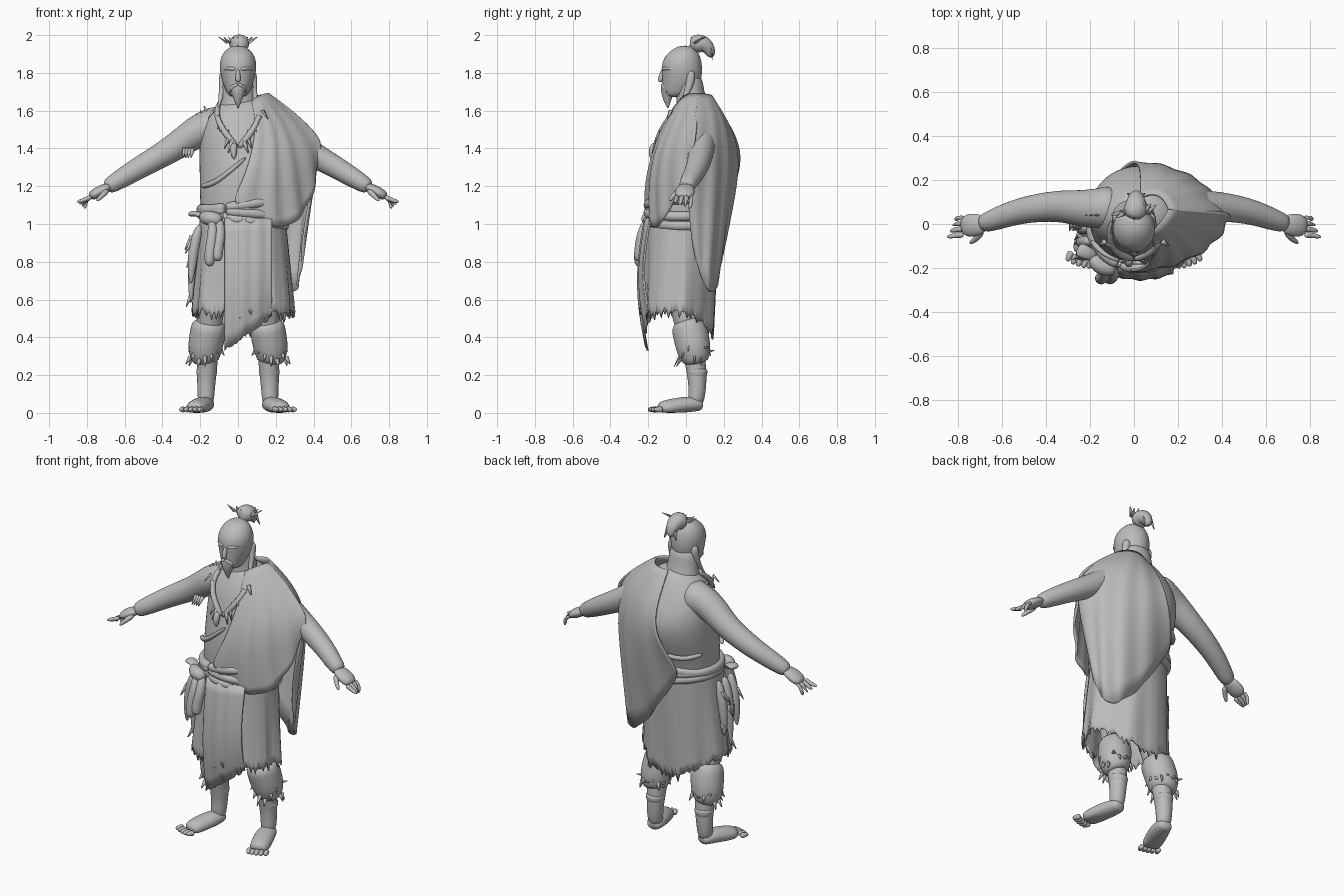
import bpy, bmesh, math, random
from mathutils import Vector

random.seed(4)
cube = bpy.data.objects.get("Cube")
if cube:
    bpy.data.objects.remove(cube)

grey = bpy.data.materials.new("plain grey")
grey.use_nodes = True
grey.diffuse_color = (.5, .5, .5, 1)
grey.node_tree.nodes["Principled BSDF"].inputs["Base Color"].default_value = grey.diffuse_color


def finish(name, bm, smooth=2, thickness=0):
    """Turn the bmesh into a smooth-shaded object standing above the ground."""
    bmesh.ops.recalc_face_normals(bm, faces=bm.faces)
    for vert in bm.verts:
        vert.co.z = max(vert.co.z, 0)
    for face in bm.faces:
        face.smooth = True
    mesh = bpy.data.meshes.new(name)
    bm.to_mesh(mesh)
    bm.free()
    mesh.materials.append(grey)
    part = bpy.data.objects.new(name, mesh)
    bpy.context.collection.objects.link(part)
    if smooth:
        modifier = part.modifiers.new("rounding", "SUBSURF")
        modifier.levels = modifier.render_levels = smooth
    if thickness:
        modifier = part.modifiers.new("cloth", "SOLIDIFY")
        modifier.thickness = thickness
        modifier.offset = 0


def skin(bm, rings, closed=True, caps=True):
    """Bridge neighbouring rows of points with quads."""
    rows = [[bm.verts.new(point) for point in ring] for ring in rings]
    count = len(rows[0])
    for low, high in zip(rows, rows[1:]):
        for i in range(count if closed else count - 1):
            j = (i + 1) % count
            bm.faces.new((low[i], low[j], high[j], high[i]))
    if closed and caps:
        bm.faces.new(rows[0])
        bm.faces.new(rows[-1])


def angles(count):
    return [math.tau * k / count for k in range(count)]


def taper(points, thick, thin, bulge=0):
    """Path of (point, radius) whose radius runs from thick to thin."""
    last = len(points) - 1
    return [(Vector(point), thick + (thin - thick) * i / last + bulge * math.sin(math.pi * i / last))
            for i, point in enumerate(points)]


def strip(root, way):
    """Small torn strip or strand."""
    root, way = Vector(root), Vector(way)
    return taper([root, root + way / 2, root + way], .014, .003)


def tubes(name, paths, sides=10, flat=1, smooth=2):
    """Tubes along tapered paths, squashed vertically by flat."""
    bm = bmesh.new()
    for path in paths:
        rings = []
        for i, (point, radius) in enumerate(path):
            along = (path[min(i + 1, len(path) - 1)][0] - path[max(i - 1, 0)][0]).normalized()
            up = Vector((0, 0, 1)) if abs(along.z) < .8 else Vector((0, 1, 0))
            side = along.cross(up).normalized()
            up = side.cross(along) * flat
            rings.append([point + radius * 1.06 * (side * math.cos(a) + up * math.sin(a)) for a in angles(sides)])
        skin(bm, rings)
    finish(name, bm, smooth)


def tatters(name, strips):
    tubes(name, strips, sides=5, flat=.5, smooth=0)


def mirror(paths):
    return [[(Vector((-p.x, p.y, p.z)), radius) for p, radius in path] for path in paths]


def pair(name, paths, build=tubes, **options):
    """The same part on the left and on the right."""
    build("left_" + name, paths, **options)
    build("right_" + name, mirror(paths), **options)


def stack(name, centre, rows):
    """Horizontal ellipses given as (height, half width, front, back)."""
    bm = bmesh.new()
    skin(bm, [[(centre + half * math.cos(a), (front + back + (back - front) * math.sin(a)) / 2, z)
               for a in angles(20)] for z, half, front, back in rows])
    finish(name, bm)


def through(start, middle, end, t):
    """Point on the parabola through three points."""
    start, middle, end = Vector(start), Vector(middle), Vector(end)
    return start + (end - start) * t + (middle * 2 - start - end) * 2 * t * (1 - t)


def drape(name, rows):
    """Cloth sheet through rows of three points, with folds deepening to the hem."""
    grid = []
    for depth, row in enumerate(rows):
        points = [through(*row, t / 18) for t in range(19)]
        for t, point in enumerate(points):
            outward = Vector((point.x, point.y - .05, 0)).normalized()
            point += outward * depth * math.sin(t * 1.4) / 400
        grid.append(points)
    bm = bmesh.new()
    skin(bm, grid, closed=False)
    finish(name, bm, thickness=.012)


# Torso, neck and head
stack("torso", .025, [(.9, .21, -.17, .16), (1.1, .23, -.19, .18), (1.25, .23, -.19, .25), (1.4, .235, -.16, .285),
                      (1.54, .22, -.12, .21), (1.62, .15, -.07, .16), (1.67, .09, -.03, .12)])
stack("neck", 0, [(1.5, .12, -.07, .15), (1.64, .1, -.05, .12), (1.7, .09, -.05, .095), (1.8, .085, -.05, .088)])
stack("head", 0, [(1.67, .04, -.11, 0), (1.7, .065, -.125, .06), (1.77, .09, -.125, .085), (1.83, .1, -.132, .088),
                  (1.88, .094, -.12, .08), (1.92, .07, -.08, .06), (1.945, .03, -.035, .03)])
tubes("nose", [taper([(0, -.12, 1.82), (0, -.134, 1.78), (0, -.135, 1.75)], .01, .016)])
tubes("beard", [taper([(0, -.08, 1.74), (0, -.105, 1.69), (0, -.095, 1.61)], .06, .005)])
pair("brow", [taper([(.01, -.124, 1.82), (.05, -.112, 1.825), (.08, -.07, 1.82)], .012, .008)])
pair("moustache", [taper([(0, -.128, 1.74), (.03, -.118, 1.725), (.045, -.1, 1.69)], .012, .004)])
pair("side_hair", [taper([(.075, .03, 1.82), (.08, .02, 1.7), (.12, -.08, 1.56)], .03, .006)])

# Topknot with loose strands
tubes("topknot", [taper([(0, 0, 1.9), (0, .035, 1.95), (.01, .08, 1.96), (.01, .12, 1.94), (.01, .14, 1.88)],
                        .06, .02, .012)])
tatters("topknot_strands", [strip((k / 70, .05, 1.96), (k / 90, random.uniform(-.03, .06), .03)) for k in range(-4, 5)]
        + [strip((.01 + k / 50, .13, 1.93), (k / 50, .01, -.06)) for k in (-1, 0, 1)])

# Arms and hands
pair("arm", [taper([(.06, .08, 1.53), (.15, .07, 1.525), (.25, .07, 1.47), (.34, .085, 1.4), (.52, .065, 1.3),
                    (.66, .01, 1.215), (.7, 0, 1.19)], .105, .037)])
pair("palm", [taper([(.67, 0, 1.205), (.73, -.005, 1.175), (.79, -.01, 1.14)], .037, .045, .016)], flat=.55)
fingers = []
for k in range(4):
    spread = k / 38 - .05
    fingers.append(taper([(.775, spread, 1.145), (.805, spread, 1.13), (.855 - k / 70, spread - .01, 1.115 - k / 80)],
                         .017, .01))
fingers.append(taper([(.69, -.03, 1.18), (.715, -.065, 1.155), (.75, -.09, 1.12)], .02, .01))
pair("fingers", fingers, sides=6)
pair("wrist_band", [taper([(.61, .03, 1.245), (.625, .02, 1.235), (.64, .015, 1.225)], .045, .045, .006)])

# Legs and feet
pair("leg", [taper([(.11, -.02, .85), (.14, -.03, .6), (.16, .03, .4), (.165, .06, .2), (.17, .06, .12),
                    (.17, .05, .03)], .095, .042, -.012)])
pair("foot", [taper([(.165, .09, .035), (.17, .06, .045), (.185, 0, .045), (.215, -.08, .03), (.235, -.15, .018)],
                    .032, .052, .016)], flat=.75)
toes = []
for k in range(5):
    root = Vector((.19 + k / 42, -.155 + k * k / 500, .018))
    toes.append(taper([root, root + Vector((.01, -.025, 0)), root + Vector((.02, -.048, 0))], .02, .012))
pair("toes", toes, sides=6)
pair("ankle_wrap", [taper([(.165, .058, .24), (.166, .059, .21), (.168, .06, .17)], .058, .045, .004)])

# Baggy trouser cuffs with torn edges
pair("cuff", [taper([(.15, 0, .5), (.16, .025, .42), (.175, .04, .34), (.175, .05, .285), (.17, .055, .26)],
                    .09, .055, .02)])
torn = []
for a in angles(16):
    out = Vector((math.cos(a), math.sin(a), 0))
    torn.append(strip(Vector((.175, .045, random.uniform(.28, .35))) + out * .078,
                      out * random.uniform(.01, .035) + Vector((0, 0, random.uniform(-.06, .02)))))
pair("cuff_tatters", torn, build=tatters)

# Skirt with folds and a ragged hem
columns = []
for k, a in enumerate(angles(120)):
    across, depth = math.cos(a), math.sin(a)
    jag = random.uniform(-.05, .02) if k % 2 else 0
    hem = .54 - max(0, depth) ** 2 / 9 + jag
    column = []
    for step in range(12):
        t = step / 11
        fold = 1 + t * (math.sin(7 * a) / 30 + math.sin(12 * a) / 60)
        column.append((.025 + (.22 + .045 * t) * across * fold,
                       -.015 - .03 * t + .19 * depth * fold, 1.06 + (hem - 1.06) * t))
    columns.append(column)
bm = bmesh.new()
skin(bm, columns + columns[:1], closed=False)
bmesh.ops.remove_doubles(bm, verts=bm.verts, dist=.0001)
finish("skirt", bm, smooth=0, thickness=.01)

# Long front flap, lowest at its right edge
columns = []
for k in range(21):
    x = k / 80 - .07
    low = .33 + k / 110 + random.uniform(-.01, .01)
    bow = 1.4 * (x - .03) ** 2 - math.sin(k) / 300
    columns.append([(x, bow - .215 - .04 * math.sin(i / 3.5) + .02 * (i / 9) ** 3, 1.03 + (low - 1.03) * i / 9)
                    for i in range(10)])
bm = bmesh.new()
skin(bm, columns, closed=False)
finish("front_flap", bm, smooth=0, thickness=.01)

# Waist sash, knot and hanging ends
for label, height, tilt in (("upper", 1.1, .03), ("middle", 1.06, -.02), ("lower", 1.02, -.03)):
    loop = [(.025 + .22 * math.cos(a - 2), .19 * math.sin(a - 2) - .01, height + tilt * math.cos(a - 2))
            for a in angles(32) + [math.tau]]
    tubes(label + "_sash", [taper(loop, .026, .026)], smooth=1)
tubes("sash_knot", [taper([(-.2, -.15, 1.04), (-.15, -.2, 1.03), (-.08, -.21, 1.02)], .03, .03, .012)])
tubes("sash_tails", [taper([(x, -.2, 1.03), (x + .01, -.235, .95), (x - .01, -.245, .86), (x - .01, -.25, low)],
                           .022, .028, .004) for x, low in ((-.14, .77), (-.1, .8))])
tubes("sash_loop", [taper([(-.17, -.15, 1.03), (-.22, -.13, 1.06), (-.26, -.11, 1.05)], .025, .035)], flat=.5)

# Ragged bundle on the right hip
tubes("hip_bundle", [taper([(-.2, y, 1), (-.23, y, .9), (-.245, y, .78), (-.25, y, low)], .02, .008, .015)
                     for y, low in ((-.14, .68), (-.08, .57), (-.02, .66))])
tatters("hip_tatters", [strip((-.245, random.uniform(-.15, 0), random.uniform(.6, .95)),
                              (random.uniform(-.04, .01), -.02, -.07)) for k in range(10)])

# Cloak over the left shoulder: short front, long back
drape("cloak_front", [
    [(.07, -.03, 1.65), (.12, 0, 1.68), (.16, .07, 1.69)],
    [(.1, -.12, 1.53), (.22, -.07, 1.53), (.31, .06, 1.58)],
    [(.07, -.18, 1.35), (.25, -.14, 1.36), (.42, .05, 1.47)],
    [(.02, -.21, 1.22), (.26, -.15, 1.18), (.44, .04, 1.42)],
    [(-.03, -.21, 1.12), (.28, -.14, 1), (.43, .03, 1.36)]])
drape("cloak_back", [
    [(.16, .06, 1.69), (.11, .13, 1.68), (.03, .12, 1.67)],
    [(.31, .05, 1.58), (.22, .19, 1.55), (.03, .23, 1.53)],
    [(.45, .03, 1.43), (.28, .21, 1.38), (.02, .295, 1.38)],
    [(.39, 0, 1.2), (.28, .2, 1.12), (-.04, .27, 1.24)],
    [(.33, .04, .86), (.24, .15, .65), (-.1, .2, 1.1)]])

# Wrapped garment edge, necklace and ragged collar
tubes("garment_edge", [taper([(-.2, -.07, 1.2), (-.12, -.16, 1.21), (.05, -.18, 1.36)], .016, .012),
                       taper([(-.19, .1, 1.2), (-.12, .21, 1.18), (0, .26, 1.22)], .014, .014)])
pair("necklace", [taper([(.1, .02, 1.65), (.12, -.09, 1.57), (.07, -.14, 1.48), (0, -.16, 1.4)], .014, .018)])
tubes("pendant", [taper([(-.02, -.165, 1.43), (-.025, -.18, 1.39), (-.02, -.185, 1.34)], .012, .005, .015)])
pair("collar_tatters", [strip((.13 - k / 60, -.08 - k / 75, 1.6 - k / 38),
                              (random.uniform(-.02, .03), -.02, random.uniform(-.07, -.03))) for k in range(7)],
     build=tatters)
tatters("shoulder_tatters", [strip((-.16 - k / 50, .04, 1.59 - k / 50), (-.02, 0, random.uniform(.01, .04)))
                             for k in range(4)]
        + [strip((-.24 - k / 70, 0, 1.4), (-.01, -.03, -.05)) for k in range(4)])
